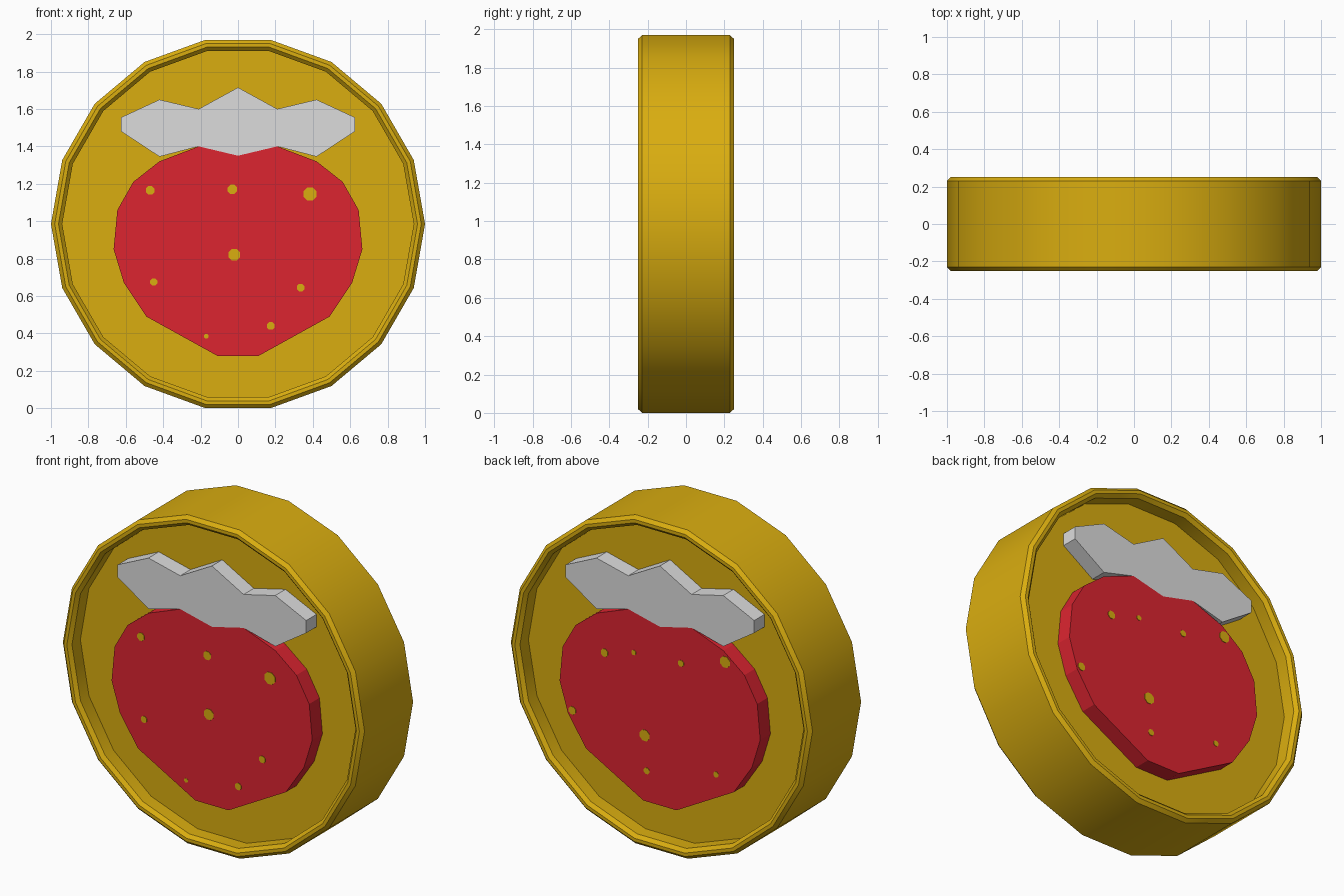
import bpy, bmesh, math

if "Cube" in bpy.data.objects:
    bpy.data.objects.remove(bpy.data.objects["Cube"])

CZ = 0.985      # coin centre height
FLOOR = -0.15   # recessed face
RELIEF = -0.247 # front of the raised emblem


def material(name, rgb):
    m = bpy.data.materials.new(name)
    m.diffuse_color = (*rgb, 1)
    m.use_nodes = True
    m.node_tree.nodes["Principled BSDF"].inputs["Base Color"].default_value = m.diffuse_color
    return m


gold = material("gold", (0.70, 0.42, 0.005))
red = material("red", (0.72, 0.018, 0.030))
grey = material("light_grey", (0.72, 0.72, 0.72))


def finish(bm, name, mat):
    bmesh.ops.recalc_face_normals(bm, faces=bm.faces)
    me = bpy.data.meshes.new(name)
    bm.to_mesh(me)
    bm.free()
    me.materials.append(mat)
    ob = bpy.data.objects.new(name, me)
    bpy.context.collection.objects.link(ob)
    return ob


def plate(name, outline, y0, y1, mat, side):
    """Extrude an x/z outline from y0 to y1; side -1 turns it onto the back."""
    bm = bmesh.new()
    face = bm.faces.new([bm.verts.new((x * side, y0 * side, z)) for x, z in outline])
    ext = bmesh.ops.extrude_face_region(bm, geom=[face])
    verts = [g for g in ext["geom"] if isinstance(g, bmesh.types.BMVert)]
    bmesh.ops.translate(bm, verts=verts, vec=(0, (y1 - y0) * side, 0))
    return finish(bm, name, mat)


def mirrored(half):
    """Close a right-hand half outline that starts on the centre line."""
    return half + [(-x, z) for x, z in reversed(half) if x > 0]


# Coin body: 18-sided lathe around y, with bevelled rim and recessed faces
half = [(0.94, FLOOR), (0.94, -0.23), (0.96, -0.25), (0.98, -0.25), (1.0, -0.23)]
profile = half + [(r, -y) for r, y in reversed(half)]
N = 18
bm = bmesh.new()
rings = [[bm.verts.new((r * math.cos(2 * math.pi * i / N), y,
                        CZ + r * math.sin(2 * math.pi * i / N))) for i in range(N)]
         for r, y in profile]
for a, b in zip(rings, rings[1:]):
    for i in range(N):
        j = (i + 1) % N
        bm.faces.new((a[i], a[j], b[j], b[i]))
bm.faces.new(rings[0])
bm.faces.new(rings[-1])
coin = finish(bm, "coin_body", gold)
bpy.context.view_layer.objects.active = coin
coin.select_set(True)
bpy.ops.object.shade_smooth_by_angle(angle=math.radians(30))

# Berry and leaf outlines
berry = mirrored([(0, 1.35), (0.21, 1.40), (0.42, 1.32), (0.56, 1.21), (0.645, 1.06),
                  (0.665, 0.85), (0.61, 0.67), (0.49, 0.49), (0.11, 0.28)])
leaf = mirrored([(0, 1.715), (0.21, 1.60), (0.42, 1.65), (0.625, 1.555),
                 (0.625, 1.48), (0.42, 1.345), (0.21, 1.40), (0, 1.35)][:7])
leaf.insert(7, (0, 1.35))

# Seeds: x, z, radius
front_seeds = [(-0.47, 1.165, 0.025), (-0.03, 1.17, 0.027), (0.385, 1.145, 0.038),
               (-0.02, 0.82, 0.034), (-0.45, 0.675, 0.021), (0.335, 0.645, 0.022),
               (-0.17, 0.385, 0.013), (0.175, 0.44, 0.022)]
back_seeds = [(-0.367, 1.097, 0.025), (-0.173, 1.15, 0.016), (0.14, 1.169, 0.02),
              (0.433, 1.255, 0.035), (-0.58, 0.694, 0.025), (-0.10, 0.673, 0.035),
              (-0.087, 0.464, 0.02), (0.373, 0.565, 0.018)]

# Emblem on both faces
for label, side, seeds in (("front", 1, front_seeds), ("back", -1, back_seeds)):
    plate(label + "_berry", berry, FLOOR, RELIEF, red, side)
    plate(label + "_leaf", leaf, FLOOR, RELIEF, grey, side)
    for k, (x, z, r) in enumerate(seeds):
        disc = [(x + r * math.cos(math.pi * (i + 0.5) / 4),
                 z + r * math.sin(math.pi * (i + 0.5) / 4)) for i in range(8)]
        plate(f"{label}_seed_{k + 1}", disc, RELIEF + 0.002, RELIEF - 0.003, gold, side)
